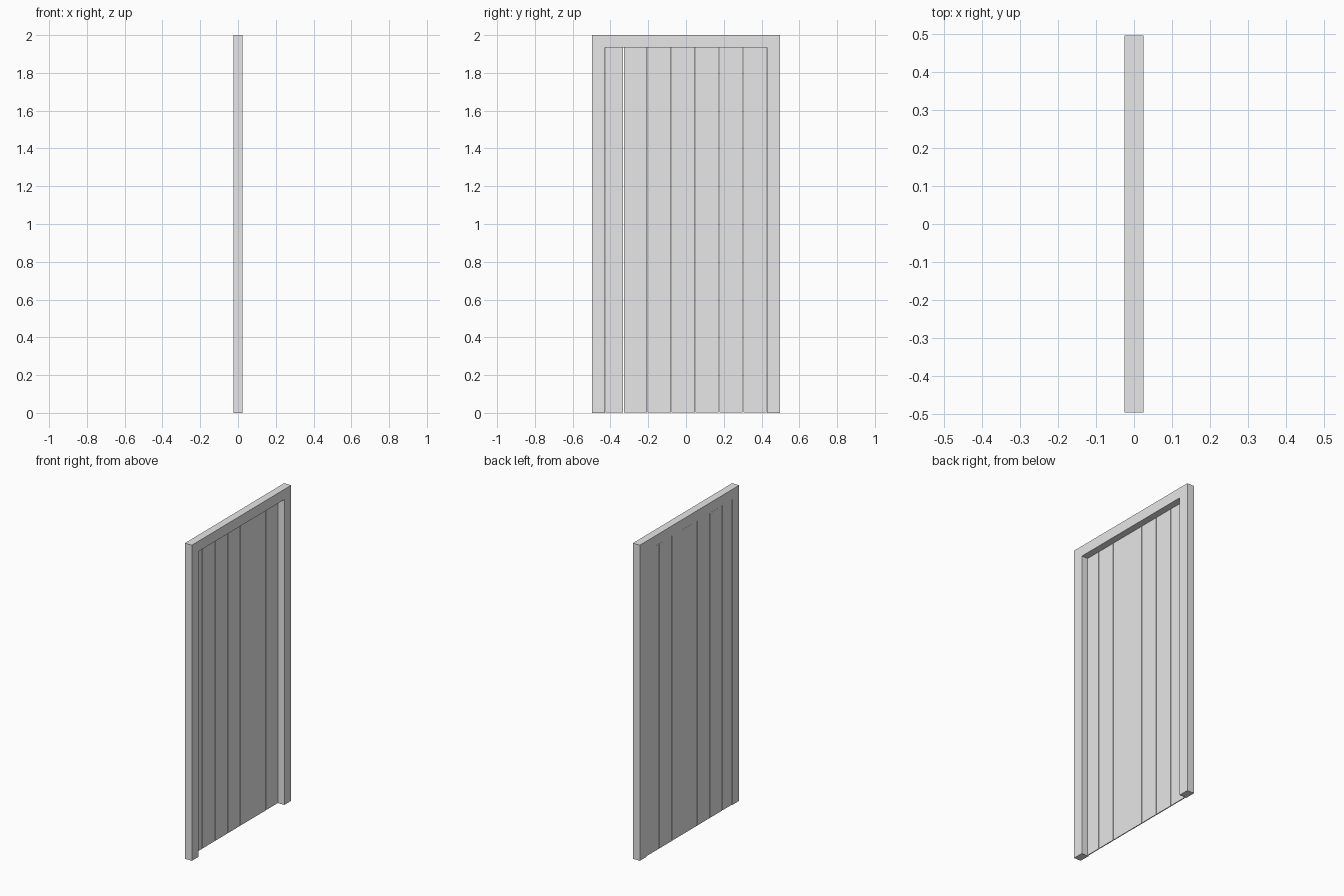
import bpy
import bmesh
from mathutils import Vector

default_cube = bpy.data.objects.get("Cube")
if default_cube:
    bpy.data.objects.remove(default_cube, do_unlink=True)

# Single plain grey finish
GREY = (0.8, 0.8, 0.8, 1.0)
grey = bpy.data.materials.new("plain_grey")
grey.use_nodes = True
grey.diffuse_color = GREY
grey.node_tree.nodes["Principled BSDF"].inputs["Base Color"].default_value = GREY


def box(name, low, high):
    """Axis-aligned box between two corners."""
    low, high = Vector(low), Vector(high)
    bm = bmesh.new()
    bmesh.ops.create_cube(bm, size=1)
    bmesh.ops.scale(bm, vec=high - low, verts=bm.verts)
    bmesh.ops.translate(bm, vec=(low + high) / 2, verts=bm.verts)
    mesh = bpy.data.meshes.new(name)
    bm.to_mesh(mesh)
    bm.free()
    mesh.materials.append(grey)
    obj = bpy.data.objects.new(name, mesh)
    bpy.context.collection.objects.link(obj)
    return obj


DEPTH = 0.0245      # half thickness of the frame
OUTER = 0.497       # half width of the frame
INNER = 0.429       # half width of the opening
HEIGHT = 2.0
RAIL_BOTTOM = 1.935

# Frame: two posts with a rail between their tops
box("front_post", (-DEPTH, -OUTER, 0), (DEPTH, -INNER, HEIGHT))
box("back_post", (-DEPTH, INNER, 0), (DEPTH, OUTER, HEIGHT))
box("top_rail", (-DEPTH, -INNER, RAIL_BOTTOM), (DEPTH, INNER, HEIGHT))

# Thin planks set at the left side of the frame, parted by narrow gaps
GAP = 0.004
PITCH = 0.1265
joints = [-INNER] + [-0.331 + PITCH * i for i in range(6)] + [INNER]
for i, (start, end) in enumerate(zip(joints, joints[1:])):
    box(f"plank_{i + 1}",
        (-DEPTH + 0.001, start + GAP / 2, 0.003),
        (-DEPTH + 0.007, end - GAP / 2, RAIL_BOTTOM - 0.001))
